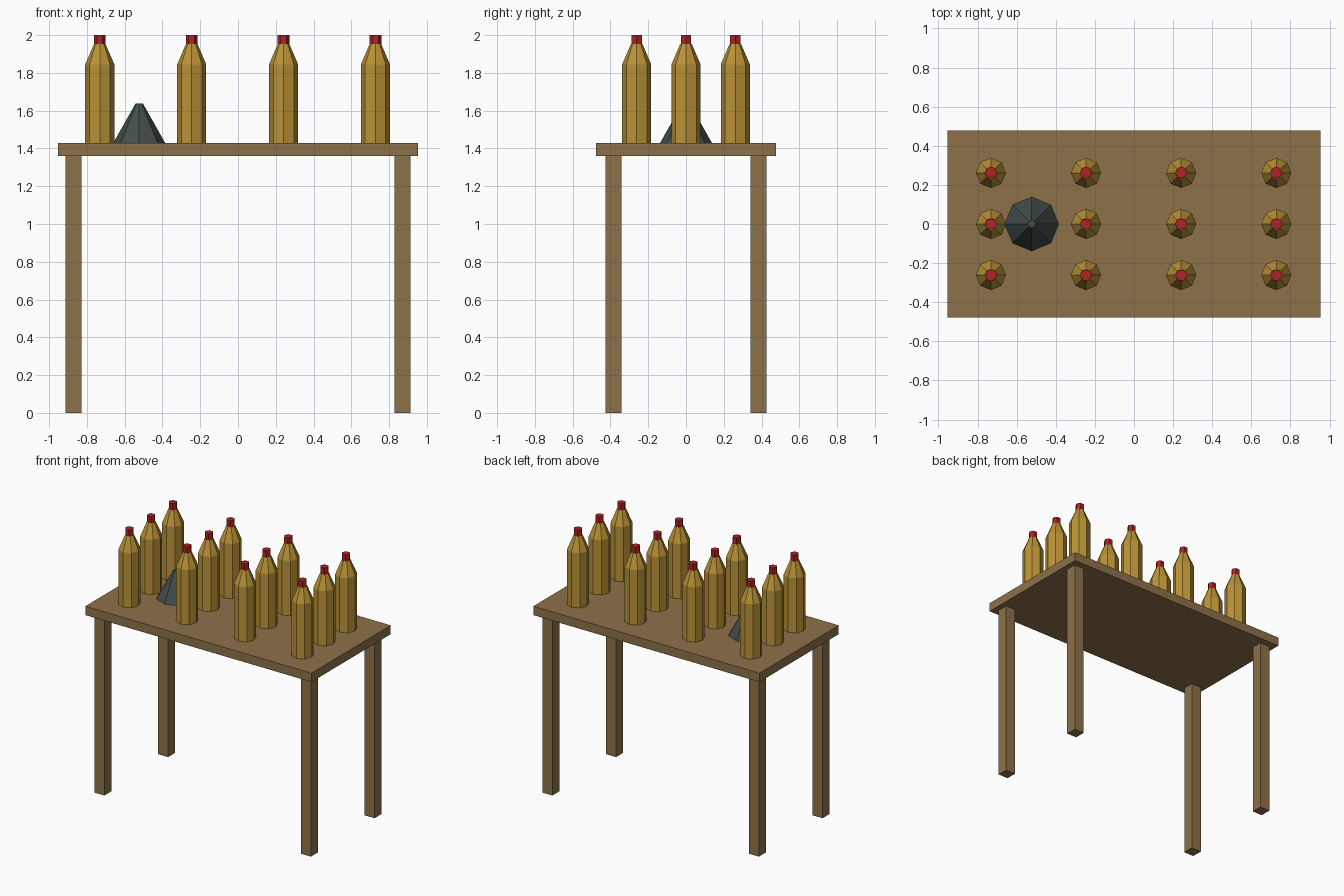
import bpy, math

if "Cube" in bpy.data.objects:
    bpy.data.objects.remove(bpy.data.objects["Cube"])


def material(name, rgb):
    """Flat material from 0-255 display values, stored as linear."""
    lin = [((c / 255 + 0.055) / 1.055) ** 2.4 for c in rgb]
    m = bpy.data.materials.new(name)
    m.diffuse_color = (*lin, 1)
    m.use_nodes = True
    m.node_tree.nodes["Principled BSDF"].inputs["Base Color"].default_value = m.diffuse_color
    return m


wood = material("wood", (141, 113, 73))
gold = material("amber_gold", (186, 147, 54))
red = material("cap_red", (176, 34, 37))
slate = material("dark_slate", (66, 77, 75))


def box(name, x, y, z0, z1, sx, sy, mat):
    bpy.ops.mesh.primitive_cube_add(size=1, location=(x, y, (z0 + z1) / 2))
    o = bpy.context.object
    o.name = name
    o.scale = (sx, sy, z1 - z0)
    bpy.ops.object.transform_apply(location=False, rotation=False)
    o.data.materials.append(mat)


def lathe(name, x, y, profile, sides, mat):
    """Closed faceted solid from (radius, z) rings, first corner on +x."""
    verts, faces = [], []
    for r, z in profile:
        for i in range(sides):
            a = 2 * math.pi * i / sides
            verts.append((r * math.cos(a), r * math.sin(a), z))
    for k in range(len(profile) - 1):
        for i in range(sides):
            j = (i + 1) % sides
            faces.append((k * sides + i, k * sides + j,
                          (k + 1) * sides + j, (k + 1) * sides + i))
    top = (len(profile) - 1) * sides
    faces.append(tuple(reversed(range(sides))))
    faces.append(tuple(range(top, top + sides)))
    me = bpy.data.meshes.new(name)
    me.from_pydata(verts, [], faces)
    me.materials.append(mat)
    o = bpy.data.objects.new(name, me)
    o.location = (x, y, 0)
    bpy.context.collection.objects.link(o)


TOP = 1.428

# Table top and four square legs
box("table_top", 0, 0, 1.361, TOP, 1.906, 0.954, wood)
for sx in (-1, 1):
    for sy in (-1, 1):
        box("table_leg", sx * 0.87, sy * 0.383, 0, 1.361, 0.084, 0.084, wood)

# Three rows of four bottles with hexagonal caps
for col in range(4):
    for row in range(3):
        x, y = (col - 1.5) * 0.4865 - 0.002, (row - 1) * 0.261
        lathe("bottle", x, y, [(0.077, TOP), (0.077, 1.845), (0.031, 1.952)], 8, gold)
        lathe("bottle_cap", x, y, [(0.031, 1.952), (0.031, 2.0)], 6, red)

# Funnel-shaped cone standing on the table
lathe("cone", -0.523, 0, [(0.138, TOP), (0.02, 1.637)], 8, slate)
